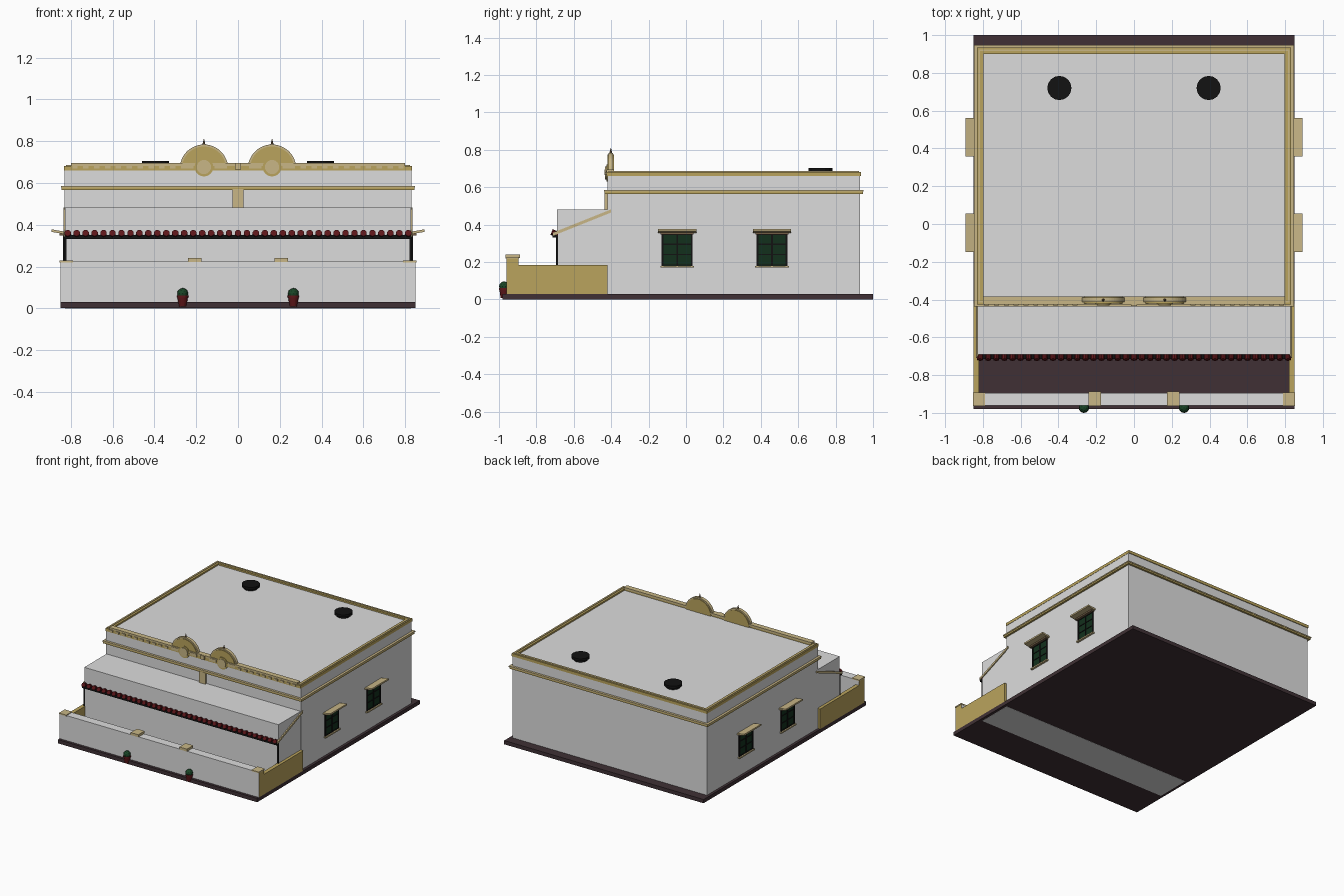
import bpy, bmesh, math
from mathutils import Matrix, Vector

if "Cube" in bpy.data.objects:
    bpy.data.objects.remove(bpy.data.objects["Cube"], do_unlink=True)


def material(name, r, g, b):
    m = bpy.data.materials.new(name)
    m.diffuse_color = (r, g, b, 1)
    m.use_nodes = True
    m.node_tree.nodes["Principled BSDF"].inputs["Base Color"].default_value = (r, g, b, 1)
    return m


WALL = material("pale plaster", 0.72, 0.72, 0.72)
OCHRE = material("ochre trim", 0.49, 0.37, 0.11)
SAND = material("light sand trim", 0.58, 0.47, 0.24)
BASE = material("dark plinth", 0.05, 0.03, 0.035)
BLACK = material("black", 0.006, 0.006, 0.006)
RED = material("dark red clay", 0.11, 0.008, 0.01)
GREEN = material("dark green shutter", 0.006, 0.03, 0.012)
LEAF = material("leaf green", 0.01, 0.06, 0.02)
WOOD = material("brown wood", 0.17, 0.11, 0.06)


def finish(name, bm, *mats):
    me = bpy.data.meshes.new(name)
    bmesh.ops.recalc_face_normals(bm, faces=bm.faces)
    bm.to_mesh(me)
    bm.free()
    ob = bpy.data.objects.new(name, me)
    bpy.context.collection.objects.link(ob)
    for m in mats:
        me.materials.append(m)
    return ob


def add_box(bm, x, y, z):
    size = Matrix.Diagonal((x[1] - x[0], y[1] - y[0], z[1] - z[0], 1))
    mid = Vector((sum(x) / 2, sum(y) / 2, sum(z) / 2))
    bmesh.ops.create_cube(bm, size=1, matrix=Matrix.Translation(mid) @ size)


def box(name, x, y, z, mat):
    bm = bmesh.new()
    add_box(bm, x, y, z)
    return finish(name, bm, mat)


def frame(name, x, y0, y1, w, z, mat):
    """Rectangular ring, x is the half width, w the band width."""
    bm = bmesh.new()
    add_box(bm, (-x, x), (y0, y0 + w), z)
    add_box(bm, (-x, x), (y1 - w, y1), z)
    for s in (-1, 1):
        add_box(bm, sorted((s * x, s * (x - w))), (y0 + w, y1 - w), z)
    return finish(name, bm, mat)


def prism(name, points, axis, lo, hi, mat):
    """Extrude a 2D outline along x or y."""
    bm = bmesh.new()
    place = (lambda a, b, d: (d, a, b)) if axis == "x" else (lambda a, b, d: (a, d, b))
    face = bm.faces.new([bm.verts.new(place(a, b, lo)) for a, b in points])
    top = bmesh.ops.extrude_face_region(bm, geom=[face])["geom"]
    shift = Vector(place(0, 0, hi - lo))
    bmesh.ops.translate(bm, vec=shift, verts=[v for v in top if isinstance(v, bmesh.types.BMVert)])
    return finish(name, bm, mat)


def arc(cx, cz, r, start, end, n):
    steps = [math.radians(start + (end - start) * i / n) for i in range(n + 1)]
    return [(cx + r * math.cos(a), cz + r * math.sin(a)) for a in steps]


def cone(name, at, r1, r2, h, mat, sides=16):
    bm = bmesh.new()
    bmesh.ops.create_cone(bm, cap_ends=True, segments=sides, radius1=r1, radius2=r2, depth=h,
                          matrix=Matrix.Translation((at[0], at[1], at[2] + h / 2)))
    return finish(name, bm, mat)


# Plinth, main hall and porch
box("plinth", (-0.85, 0.85), (-0.98, 1), (0.001, 0.03), BASE)
box("main_hall", (-0.83, 0.83), (-0.42, 0.93), (0.02, 0.67), WALL)
box("porch", (-0.828, 0.828), (-0.69, -0.42), (0, 0.482), WALL)

# Roof rim and cornice
frame("roof_rim", 0.832, -0.425, 0.935, 0.034, (0.66, 0.682), OCHRE)
frame("roof_rim_lip", 0.822, -0.415, 0.925, 0.008, (0.68, 0.686), SAND)
frame("cornice", 0.845, -0.435, 0.945, 0.03, (0.565, 0.578), OCHRE)
frame("cornice_lip", 0.848, -0.438, 0.948, 0.03, (0.577, 0.586), SAND)
box("front_coping", (-0.8, 0.8), (-0.425, -0.385), (0.682, 0.696), SAND)
box("cornice_bracket", (-0.026, 0.026), (-0.436, -0.415), (0.48, 0.57), SAND)
box("centre_ornament", (-0.015, 0.015), (-0.435, -0.415), (0.665, 0.695), SAND)

# Dentils under the coping
bm = bmesh.new()
for i in range(31):
    x = -0.78 + i * 0.052
    if not 0.05 < abs(x) < 0.28:
        add_box(bm, (x - 0.013, x + 0.013), (-0.432, -0.42), (0.668, 0.682))
finish("dentils", bm, SAND)

for s, side in ((-1, "right"), (1, "left")):
    # Rounded gable with rim, medallion and finial
    cx = s * 0.163
    prism(side + "_gable", arc(cx, 0.668, 0.106, 0, 180, 24), "y", -0.42, -0.384, OCHRE)
    prism(side + "_gable_rim", arc(cx, 0.668, 0.116, 0, 180, 24) + arc(cx, 0.668, 0.1, 180, 0, 24),
          "y", -0.414, -0.39, SAND)
    prism(side + "_medallion_ring", arc(cx, 0.676, 0.045, 0, 345, 23), "y", -0.426, -0.41, OCHRE)
    prism(side + "_medallion", arc(cx, 0.676, 0.034, 0, 345, 23), "y", -0.432, -0.42, SAND)
    for k in (-1, 1):
        x = cx + k * 0.08
        box(side + "_gable_foot", (x - 0.03, x + 0.03), (-0.428, -0.41), (0.668, 0.69), SAND)
    cone(side + "_finial", (cx, -0.402, 0.78), 0.008, 0.001, 0.03, WOOD, 8)

    # Roof vent
    cone(side + "_vent", (s * 0.395, 0.72, 0.665), 0.05, 0.05, 0.022, BLACK)
    cone(side + "_vent_cap", (s * 0.395, 0.72, 0.686), 0.064, 0.064, 0.018, BLACK)

    # Sloping porch beam and corner strip
    ends = sorted((s * 0.815, s * 0.836))
    prism(side + "_porch_beam", [(-0.4, 0.465), (-0.4, 0.482), (-0.71, 0.358), (-0.71, 0.341)],
          "x", *ends, SAND)
    box(side + "_corner_strip", sorted((s * 0.82, s * 0.83)), (-0.694, -0.685), (0.03, 0.34), BLACK)

    # Yard side wall
    box(side + "_yard_wall", sorted((s * 0.82, s * 0.85)), (-0.9, -0.42), (0.03, 0.185), OCHRE)
    box(side + "_corner_cap", sorted((s * 0.79, s * 0.853)), (-0.964, -0.893), (0.219, 0.228), SAND)
    box(side + "_wall_cap", sorted((s * 0.175, s * 0.24)), (-0.964, -0.888), (0.222, 0.241), SAND)

    # Windows with sloping canopies
    for y in (-0.047, 0.46):
        def on_wall(depth):
            return sorted((s * 0.825, s * (0.83 + depth)))
        box(side + "_window", on_wall(0.003), (y - 0.082, y + 0.082), (0.18, 0.352), GREEN)
        bm = bmesh.new()
        for d in (-0.078, 0, 0.078):
            add_box(bm, on_wall(0.008), (y + d - 0.005, y + d + 0.005), (0.18, 0.352))
        for z in (0.184, 0.24, 0.295, 0.348):
            add_box(bm, on_wall(0.007), (y - 0.082, y + 0.082), (z - 0.003, z + 0.003))
        finish(side + "_window_bars", bm, BLACK)
        box(side + "_window_sill", on_wall(0.016), (y - 0.09, y + 0.09), (0.17, 0.18), SAND)
        box(side + "_canopy_beam", on_wall(0.025), (y - 0.088, y + 0.088), (0.348, 0.36), WOOD)
        prism(side + "_canopy", [(s * 0.825, 0.354), (s * 0.893, 0.366), (s * 0.893, 0.378),
                                 (s * 0.825, 0.366)], "y", y - 0.102, y + 0.102, SAND)

    # Potted shrub
    px, py = s * 0.265, -0.973
    cone(side + "_pot", (px, py, 0.008), 0.018, 0.025, 0.045, RED)
    cone(side + "_pot_rim", (px, py, 0.051), 0.027, 0.027, 0.01, RED)
    bm = bmesh.new()
    bmesh.ops.create_icosphere(bm, subdivisions=2, radius=0.027,
                               matrix=Matrix.Translation((px, py, 0.07)))
    finish(side + "_shrub", bm, LEAF)

# Yard front wall with ochre ends
wall = box("yard_front_wall", (-0.85, 0.85), (-0.96, -0.895), (0.03, 0.223), WALL)
wall.data.materials.append(OCHRE)
for p in wall.data.polygons:
    p.material_index = int(abs(p.normal.x) > 0.9)

# Porch eave: a dark board under a row of barrel tiles
box("eave_board", (-0.83, 0.83), (-0.715, -0.685), (0.332, 0.352), BLACK)
bm = bmesh.new()
tilt = Matrix.Rotation(math.radians(68), 4, "X")
for i in range(39):
    spot = Matrix.Translation((-0.815 + i * 1.63 / 38, -0.702, 0.354))
    bmesh.ops.create_cone(bm, cap_ends=True, segments=10, radius1=0.016, radius2=0.016,
                          depth=0.036, matrix=spot @ tilt)
finish("eave_tiles", bm, RED)
